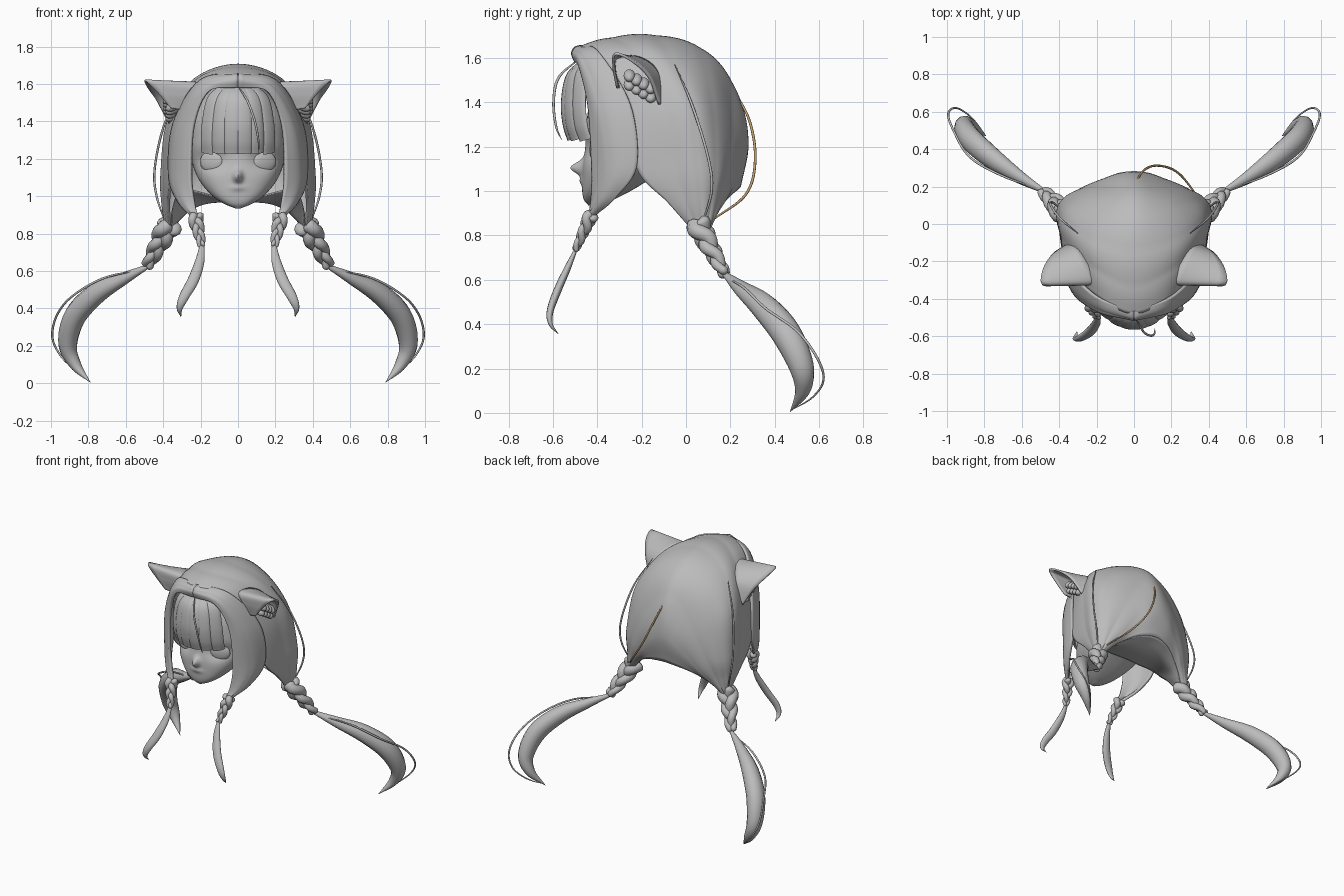
import bpy, bmesh, math
from mathutils import Vector, Matrix

if "Cube" in bpy.data.objects:
    bpy.data.objects.remove(bpy.data.objects["Cube"])


def material(name, rgb):
    m = bpy.data.materials.new(name)
    m.diffuse_color = (*rgb, 1)
    m.use_nodes = True
    m.node_tree.nodes["Principled BSDF"].inputs["Base Color"].default_value = m.diffuse_color
    return m


GREY = material("soft_grey", (0.5, 0.5, 0.5))
TAN = material("tan", (0.5, 0.33, 0.16))


def spline(pts, n):
    """Catmull-Rom through points of any dimension."""
    p = [Vector(q) for q in pts]
    p = [p[0] * 2 - p[1]] + p + [p[-1] * 2 - p[-2]]
    out = []
    for i in range(1, len(p) - 2):
        a, b, c, d = p[i - 1:i + 3]
        for k in range(n):
            t = k / n
            out.append((b * 2 + (c - a) * t + (a * 2 - b * 5 + c * 4 - d) * t * t
                        + (b * 3 - a - c * 3 + d) * t ** 3) * 0.5)
    return out + [p[-2]]


def finish(name, bm, mirror=False, solid=0, mat=GREY):
    bmesh.ops.recalc_face_normals(bm, faces=bm.faces)
    me = bpy.data.meshes.new(name)
    bm.to_mesh(me)
    bm.free()
    me.materials.append(mat)
    me.polygons.foreach_set("use_smooth", [True] * len(me.polygons))
    ob = bpy.data.objects.new(name, me)
    bpy.context.collection.objects.link(ob)
    if solid:
        s = ob.modifiers.new("thickness", 'SOLIDIFY')
        s.thickness, s.offset = solid, 0
    if mirror:
        ob.modifiers.new("mirror", 'MIRROR').use_mirror_merge = False
    bpy.context.view_layer.objects.active = ob
    ob.select_set(True)
    bpy.ops.object.shade_smooth_by_angle(angle=math.radians(50))
    ob.select_set(False)
    return ob


def bridge(bm, rows, closed=False):
    for a, b in zip(rows, rows[1:]):
        m = len(a)
        for j in range(m if closed else m - 1):
            k = (j + 1) % m
            bm.faces.new((a[j], a[k], b[k], b[j]))


def sheet(name, streams, n, m, mirror=False, solid=0.015, bulge=0.0):
    """Smooth surface through a few flow lines; bulge makes soft lock ridges."""
    lines = [spline(s, n) for s in streams]
    cols = [spline([l[j] for l in lines], m) for j in range(len(lines[0]))]
    bm, c = bmesh.new(), Vector((0, -0.05, 1.2))
    rows = []
    for i in range(len(cols[0])):
        k = 1 + bulge * abs(math.sin(math.pi * i / m))
        rows.append([bm.verts.new(c + (col[i] - c) * k) for col in cols])
    bridge(bm, rows)
    return finish(name, bm, mirror, solid)


def tube(bm, pts, thick=1.0, side=(1, 0, 0), n=8, seg=12):
    """Tapered lock along points (x, y, z, half width)."""
    path = spline(pts, n)
    rows = []
    for i, q in enumerate(path):
        t = (path[min(i + 1, len(path) - 1)] - path[max(i - 1, 0)]).to_3d().normalized()
        s = Vector(side)
        s = (s - t * s.dot(t)).normalized()
        u, w = t.cross(s), max(q[3], 0.001)
        rows.append([bm.verts.new(q.to_3d() + s * (w * math.cos(a)) + u * (w * thick * math.sin(a)))
                     for a in (2 * math.pi * k / seg for k in range(seg))])
    bridge(bm, rows, True)
    bm.faces.new(rows[0])
    bm.faces.new(rows[-1])


def lock(name, pts, thick=1.0, side=(1, 0, 0), mirror=False, mat=GREY):
    bm = bmesh.new()
    tube(bm, pts, thick, side)
    return finish(name, bm, mirror, mat=mat)


def braid(name, a, b, turns, amp, rad):
    """Three strands woven between two points, mirrored."""
    a, b = Vector(a), Vector(b)
    d = (b - a).normalized()
    s = (Vector((1, 0, 0)) - d * d.x).normalized()
    u = d.cross(s)
    bm = bmesh.new()
    for k in range(3):
        pts = []
        for i in range(25):
            f = i / 24
            t = 2 * math.pi * (turns * f + k / 3)
            g = 1 - 0.55 * f
            p = a.lerp(b, f) + s * (amp * g * math.sin(t)) + u * (amp * 0.6 * g * math.sin(2 * t))
            pts.append((*p, rad * g * (0.45 if i in (0, 24) else 1)))
        tube(bm, pts, n=2, seg=10)
    finish(name, bm, True)


def blob(bm, loc, size, rot):
    bmesh.ops.create_uvsphere(bm, u_segments=24, v_segments=14, radius=1, matrix=Matrix.Translation(loc)
                              @ rot @ Matrix.Diagonal((*size, 1)))


# Head: rings of (height, half width, front y, back y), with nose, lips and sockets
rings = [(.935, .015, -.44, -.40), (.96, .075, -.46, -.33), (1.0, .135, -.468, -.25),
         (1.06, .19, -.468, -.15), (1.12, .225, -.465, -.05), (1.2, .25, -.455, .05),
         (1.3, .265, -.45, .1), (1.45, .25, -.42, .1), (1.6, .12, -.33, -.02)]
bm = bmesh.new()
rows = []
for z, rx, yf, yb in spline(rings, 10):
    row = []
    for k in range(160):
        c, s = math.cos(k * math.tau / 160), math.sin(k * math.tau / 160)
        r = (abs(c) ** 2.5 + abs(s) ** 2.5) ** -0.4
        x, y = rx * c * r, (yf + yb) / 2 + (yb - yf) / 2 * s * r
        if s < 0:
            y -= .055 * math.exp(-(x / .022) ** 2 - ((z - 1.105) / .03) ** 2)
            y -= .010 * math.exp(-(x / .04) ** 2 - ((z - 1.045) / .017) ** 2)
            y += .03 * math.exp(-((abs(x) - .14) / .075) ** 2 - ((z - 1.19) / .05) ** 2)
        row.append(bm.verts.new((x, y, z)))
    rows.append(row)
bridge(bm, rows, True)
bm.faces.new(rows[0])
bm.faces.new(rows[-1])
finish("head", bm)

# Eyes: shallow lenses set in the sockets
bm = bmesh.new()
blob(bm, (.143, -.404, 1.185), (.066, .02, .055), Matrix.Rotation(.4, 4, 'Z'))
finish("eyes", bm, True)

# Hair cap: flow lines from the middle ridge down to the right tail, mirrored in the line
flow = [
    [(0, -.48, 1.645), (.20, -.38, 1.60), (.33, -.25, 1.37), (.36, -.22, 1.10), (.37, -.08, .95), (.36, .03, .83)],
    [(0, -.33, 1.685), (.22, -.23, 1.62), (.36, -.10, 1.40), (.39, -.05, 1.12), (.39, .0, .96), (.375, .05, .83)],
    [(0, -.14, 1.695), (.23, -.08, 1.61), (.365, .02, 1.40), (.405, .05, 1.12), (.40, .065, .96), (.38, .07, .83)],
    [(0, .06, 1.64), (.19, .09, 1.54), (.31, .12, 1.35), (.37, .13, 1.10), (.38, .11, .95), (.385, .09, .83)],
    [(0, .20, 1.49), (.12, .20, 1.40), (.22, .20, 1.24), (.30, .175, 1.07), (.345, .135, .94), (.38, .10, .83)],
    [(0, .273, 1.25), (.09, .262, 1.2), (.17, .23, 1.11), (.25, .19, 1.0), (.31, .145, .92), (.37, .10, .83)],
    [(0, .24, 1.02), (.08, .23, 1.01), (.16, .20, .985), (.24, .155, .94), (.30, .12, .89), (.36, .08, .82)]]
under = [flow[-1],
         [(0, .10, .97), (.10, .10, .97), (.19, .08, .96), (.27, .06, .93), (.32, .05, .88), (.36, .06, .825)],
         [(0, -.08, .99), (.12, -.10, 1.0), (.25, -.14, 1.03), (.32, -.13, 1.01), (.35, -.05, .93), (.36, .03, .83)]]


def mirrored(lines):
    return [[(-x, y, z) for x, y, z in reversed(s[1:])] + s for s in lines]


sheet("hair_cap", mirrored(flow), 8, 8, bulge=.008)
sheet("hair_underside", mirrored(under), 8, 8, solid=.008)

# Front side locks
sheet("front_locks", [
    [(0, -.465, 1.65), (.20, -.385, 1.615), (.34, -.25, 1.39), (.365, -.22, 1.12), (.32, -.31, .98), (.235, -.42, .89)],
    [(0, -.505, 1.63), (.18, -.455, 1.585), (.30, -.38, 1.38), (.335, -.34, 1.12), (.30, -.38, .98), (.23, -.44, .89)],
    [(0, -.495, 1.585), (.155, -.475, 1.56), (.235, -.435, 1.38), (.25, -.42, 1.12), (.235, -.42, .98), (.21, -.43, .88)]],
    8, 8, True, .02, .008)

# Fringe: broad overlapping locks
for i, x in enumerate((-.16, -.098, -.034, .034, .098, .16)):
    b = 2.8 * x * x
    lock("fringe_lock_%d" % (i + 1), [
        (x * .5, -.465 + b * .3, 1.59, .026), (x * .85, -.53 + b * .8, 1.52, .04),
        (x, -.553 + b, 1.40, .043), (x * 1.04, -.545 + b, 1.30, .043),
        (x * 1.03, -.525 + b, 1.23, .04)], .28, (1, 5.6 * x, 0))
lock("fringe_wisp", [(0, -.49, 1.59, .003), (.05, -.575, 1.51, .006), (.09, -.597, 1.40, .006),
                     (.11, -.585, 1.29, .005), (.11, -.56, 1.23, .001)])

# Braids and loose tails
braid("front_braids", (.232, -.425, .90), (.192, -.50, .73), 1.0, .024, .024)
lock("front_tails", [(.192, -.495, .74, .012), (.205, -.535, .65, .025), (.24, -.58, .55, .03),
                     (.29, -.612, .46, .026), (.312, -.61, .40, .016), (.305, -.575, .355, .001)],
     .6, (1, 0, 0), True)
braid("back_braids", (.365, .05, .855), (.488, .178, .62), 1.0, .036, .041)
lock("back_tails", [(.48, .175, .625, .012), (.61, .25, .56, .036), (.755, .35, .48, .06),
                    (.87, .45, .36, .067), (.91, .52, .21, .056), (.87, .525, .10, .035),
                    (.79, .47, .005, .001)], .9, (0, 1, .6), True)
lock("back_tail_wisps", [(.49, .18, .61, .003), (.71, .26, .565, .006), (.88, .36, .47, .006),
                         (.965, .50, .37, .006), (.993, .59, .25, .006), (.95, .62, .15, .005),
                         (.87, .57, .07, .004), (.79, .47, .01, .001)], 1, (0, 1, .3), True)

# Thin stray hairs
lock("side_wisps", [(.30, -.05, 1.57, .002), (.395, .03, 1.38, .006), (.445, .10, 1.15, .006),
                    (.435, .115, 1.0, .006), (.38, .07, .84, .003)], 1, (0, 1, 0), True)
lock("back_wisp", [(0, .20, 1.48, .004), (.05, .285, 1.32, .006), (.13, .312, 1.14, .006),
                   (.24, .27, .985, .006), (.36, .12, .87, .004)], mat=TAN)

# Animal ears: curved shell from head to open rim
base = [(.28, -.30, 1.46), (.25, -.32, 1.54), (.20, -.31, 1.60), (.25, -.21, 1.60), (.30, -.13, 1.54), (.33, -.10, 1.42)]
rim = [(.36, -.31, 1.47), (.43, -.325, 1.555), (.495, -.318, 1.618), (.485, -.24, 1.585), (.435, -.165, 1.51), (.37, -.12, 1.39)]
sheet("ears", [base, rim], 8, 6, True, .012)

# Fur tufts in the ears
bm = bmesh.new()
for i in range(8):
    y = -.255 + .032 * (i // 2)
    z = 1.50 - .018 * (i // 2) + (.02 if i % 2 else -.02)
    blob(bm, (.35 + .015 * (i % 2), y, z), (.04, .026, .024), Matrix.Rotation(.5, 4, 'Y'))
finish("ear_tufts", bm, True)
